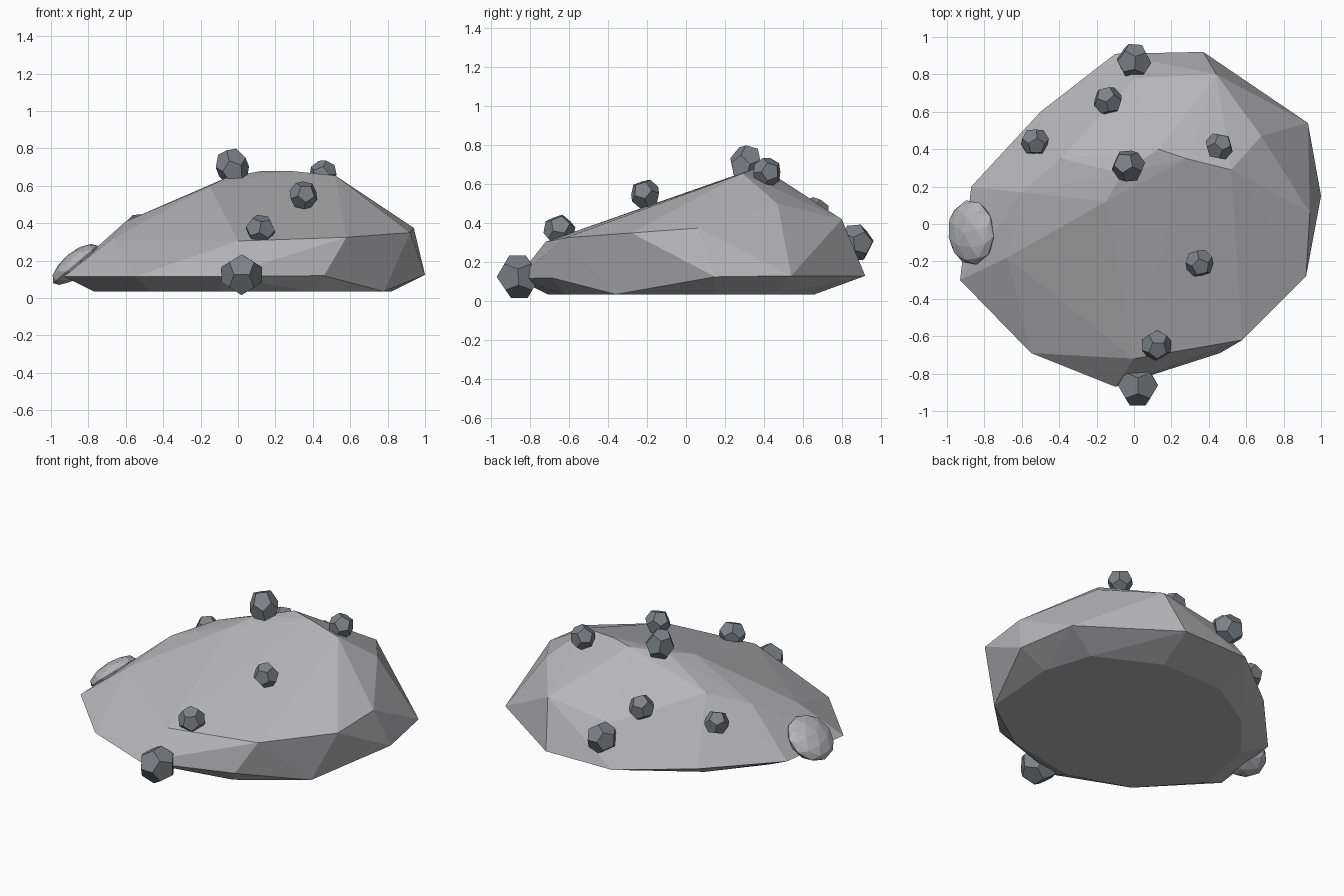
import bpy, bmesh, math
from mathutils import Vector, Matrix

if "Cube" in bpy.data.objects:
    bpy.data.objects.remove(bpy.data.objects["Cube"])


def material(name, color):
    m = bpy.data.materials.new(name)
    m.diffuse_color = (*color, 1)
    m.use_nodes = True
    m.node_tree.nodes["Principled BSDF"].inputs["Base Color"].default_value = m.diffuse_color
    return m


PALE = material("pale grey rock", (0.47, 0.465, 0.48))
SLATE = material("slate grey stone", (0.20, 0.225, 0.25))


def finish(bm, name, mat, matrix=None):
    bmesh.ops.recalc_face_normals(bm, faces=bm.faces)
    mesh = bpy.data.meshes.new(name)
    bm.to_mesh(mesh)
    bm.free()
    mesh.materials.append(mat)
    ob = bpy.data.objects.new(name, mesh)
    if matrix is not None:
        ob.matrix_world = matrix
    bpy.context.collection.objects.link(ob)
    return ob


def hull(points):
    bm = bmesh.new()
    for p in points:
        bm.verts.new(p)
    res = bmesh.ops.convex_hull(bm, input=bm.verts[:])
    loose = [v for v in bm.verts if not v.link_faces]
    bmesh.ops.delete(bm, geom=loose, context='VERTS')
    bmesh.ops.dissolve_limit(bm, angle_limit=math.radians(1),
                             verts=bm.verts[:], edges=bm.edges[:])
    return bm


def placed(center, normal, size, spin=0):
    rot = Vector(normal).to_track_quat('Z', 'Y').to_matrix().to_4x4()
    return (Matrix.Translation(center) @ rot @ Matrix.Rotation(spin, 4, 'Z')
            @ Matrix.Diagonal((*size, 1)))


# Main boulder: crown, shoulders, rim and flat underside
crown = [(0.13, 0.40, 0.68), (0.28, 0.35, 0.68), (0.52, 0.29, 0.655),
         (-0.06, 0.27, 0.645), (-0.15, 0.12, 0.60)]
shoulders = [(0.94, 0.06, 0.375), (0.92, -0.28, 0.35), (0.58, -0.62, 0.325),
             (0.0, -0.72, 0.305), (-0.68, -0.18, 0.31), (-0.60, 0.17, 0.41),
             (-0.39, 0.35, 0.50), (0.0, 0.78, 0.36), (0.44, 0.80, 0.42),
             (0.68, 0.47, 0.50)]
rim = [(1.0, 0.15, 0.125), (0.93, 0.54, 0.13), (0.37, 0.92, 0.13),
       (-0.10, 0.91, 0.13), (-0.50, 0.60, 0.125), (-0.87, 0.20, 0.12),
       (-0.93, -0.30, 0.115), (-0.55, -0.69, 0.115), (-0.10, -0.87, 0.115),
       (0.46, -0.69, 0.12)]
base = [(0.78, -0.36), (0.82, 0.15), (0.72, 0.46), (0.32, 0.66), (-0.12, 0.65),
        (-0.45, 0.45), (-0.70, 0.15), (-0.77, -0.25), (-0.47, -0.58),
        (-0.08, -0.71), (0.40, -0.62)]
finish(hull(crown + shoulders + rim + [(x, y, 0.035) for x, y in base]),
       "boulder", PALE)

# Flat pale rock leaning on the left slope
bm = bmesh.new()
bmesh.ops.create_icosphere(bm, subdivisions=2, radius=1)
lean = (Matrix.Translation((-0.87, -0.045, 0.18))
        @ Matrix.Rotation(math.radians(-40), 4, 'Y')
        @ Matrix.Rotation(math.radians(12), 4, 'Z')
        @ Matrix.Diagonal((0.155, 0.175, 0.065, 1)))
finish(bm, "leaning_rock", PALE, lean)

# Twelve-sided stones seated along the slope
ring = [(r * math.cos(a), r * math.sin(a), z)
        for r, z, turn in ((0.607, 0.795, 0), (0.982, 0.188, 0),
                           (0.982, -0.188, 36), (0.607, -0.795, 36))
        for a in (math.radians(72 * i + turn) for i in range(5))]

stones = [  # name, centre, outward direction, radius, stretch, spin
    ("front_stone", (0.02, -0.86, 0.125), (0, -0.85, 0.5), 0.115, 1.05, 0.3),
    ("low_front_stone", (0.12, -0.65, 0.365), (0.1, -0.35, 0.9), 0.083, 1, 0.6),
    ("slope_stone", (0.35, -0.21, 0.55), (0.1, -0.3, 0.95), 0.078, 1, 0.2),
    ("crown_stone", (-0.03, 0.31, 0.70), (-0.3, 0.2, 0.95), 0.09, 1.2, 0.5),
    ("right_crown_stone", (0.455, 0.415, 0.66), (0.3, 0.35, 0.85), 0.077, 1.05, 0.9),
    ("back_slope_stone", (-0.14, 0.66, 0.455), (-0.2, 0.5, 0.8), 0.08, 1, 0.1),
    ("back_stone", (0.0, 0.87, 0.30), (0.1, 0.8, 0.6), 0.097, 1, 0.4),
    ("left_slope_stone", (-0.53, 0.44, 0.375), (-0.4, 0.5, 0.75), 0.077, 1, 0.8),
]
for name, center, normal, r, stretch, spin in stones:
    finish(hull(ring), name, SLATE,
           placed(center, normal, (r, r, r * stretch), spin))
